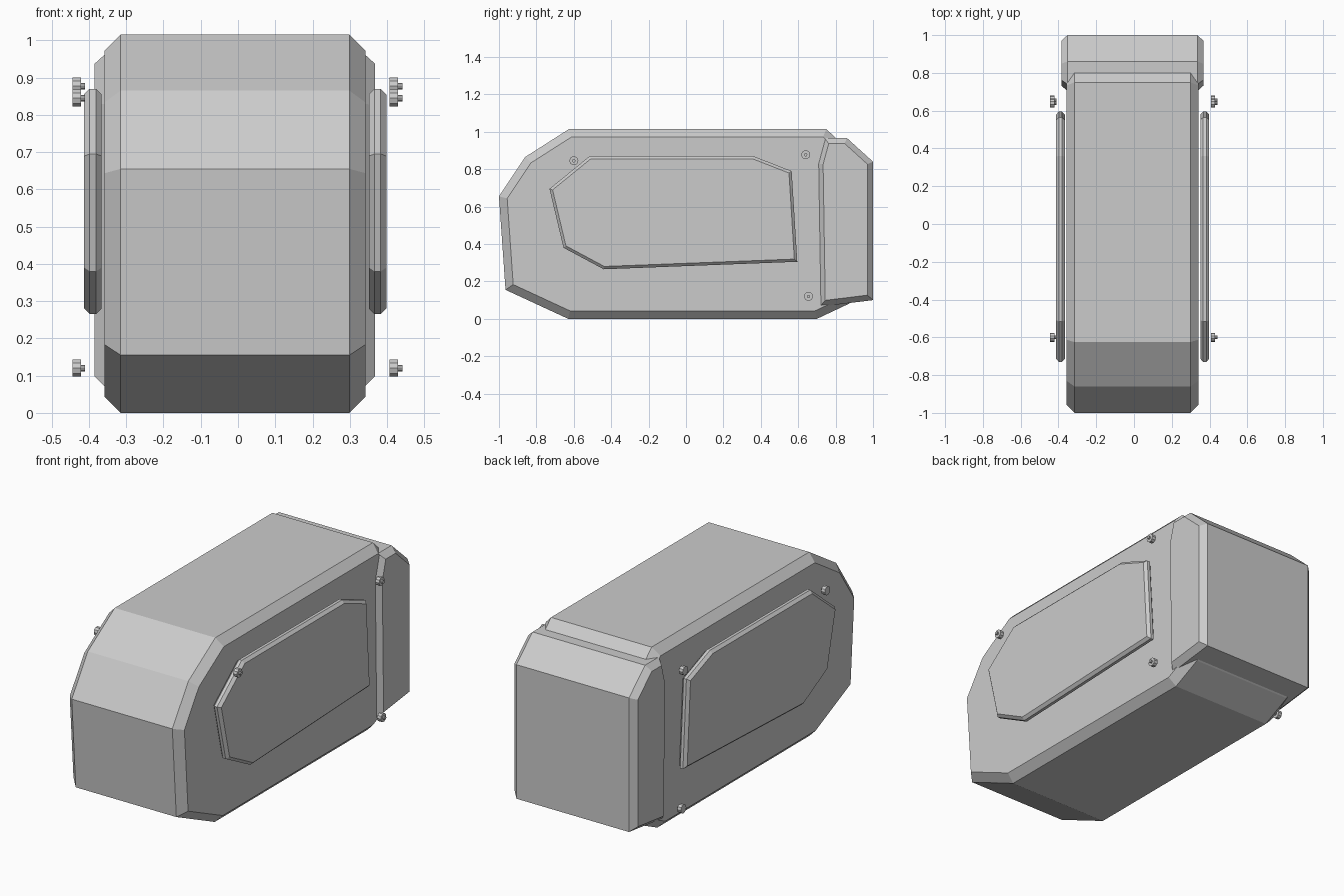
import bpy, bmesh, math
from mathutils import Vector

if "Cube" in bpy.data.objects:
    bpy.data.objects.remove(bpy.data.objects["Cube"])

grey = bpy.data.materials.new("plain_grey")
grey.diffuse_color = (0.6, 0.6, 0.6, 1)
grey.use_nodes = True
grey.node_tree.nodes["Principled BSDF"].inputs["Base Color"].default_value = grey.diffuse_color


def finish(name, bm):
    bmesh.ops.recalc_face_normals(bm, faces=bm.faces)
    mesh = bpy.data.meshes.new(name)
    bm.to_mesh(mesh)
    bm.free()
    mesh.materials.append(grey)
    obj = bpy.data.objects.new(name, mesh)
    bpy.context.collection.objects.link(obj)


def inset(profile, d):
    """Offset a clockwise (y, z) outline inwards with mitred corners."""
    pts = [Vector(p) for p in profile]
    result = []
    for i, p in enumerate(pts):
        a = (p - pts[i - 1]).normalized()
        b = (pts[(i + 1) % len(pts)] - p).normalized()
        na, nb = Vector((a.y, -a.x)), Vector((b.y, -b.x))
        result.append(p + (na + nb) * d / (1 + na.dot(nb)))
    return result


def chamfered_slab(name, profile, x0, x1, depth, width):
    """Extrude an outline along x, with a chamfer around both side faces."""
    bm = bmesh.new()
    inner = inset(profile, width)
    layers = [(x0, inner), (x0 + depth, profile),
              (x1 - depth, profile), (x1, inner)]
    rings = [[bm.verts.new((x, p[0], p[1])) for p in outline]
             for x, outline in layers]
    n = len(profile)
    for lo, hi in zip(rings, rings[1:]):
        for i in range(n):
            j = (i + 1) % n
            bm.faces.new((lo[i], lo[j], hi[j], hi[i]))
    bm.faces.new(rings[0])
    bm.faces.new(rings[-1])
    finish(name, bm)


def rivet(name, x, y, z):
    """Ten-sided head with a thin pin, stacked along x."""
    bm = bmesh.new()
    rings = []
    for dx, r in ((0, .024), (.023, .024), (.023, .009), (.034, .009)):
        rings.append([bm.verts.new((x + dx, y + r * math.cos(k * math.tau / 10),
                                    z + r * math.sin(k * math.tau / 10)))
                      for k in range(10)])
    for lo, hi in zip(rings, rings[1:]):
        for i in range(10):
            j = (i + 1) % 10
            bm.faces.new((lo[i], lo[j], hi[j], hi[i]))
    bm.faces.new(rings[0])
    bm.faces.new(rings[-1])
    finish(name, bm)


# Main housing
chamfered_slab("main_body", [
    (-1, .655), (-.86, .865), (-.625, 1.015), (.75, 1.015), (.85, .92),
    (.90, .10), (.87, .08), (.70, 0), (-.63, 0), (-.965, .155)],
    -.358, .342, .043, .043)

# Wider cap around the rear end
chamfered_slab("rear_cap", [
    (.703, .83), (.74, .967), (.86, .967), (1, .84), (1, .10), (.715, .065)],
    -.385, .368, .033, .03)

# Raised side panels
panel = [(-.73, .695), (-.515, .87), (.36, .87), (.565, .79),
         (.595, .305), (-.44, .265), (-.655, .38)]
for side, x in (("left", -.413), ("right", .351)):
    chamfered_slab(side + "_panel", panel, x, x + .047, .015, .015)

# Rivets beside the panels
for side, x in (("left", -.444), ("right", .407)):
    for i, (y, z) in enumerate(((-.60, .845), (.64, .877), (.655, .12))):
        rivet(f"{side}_rivet_{i + 1}", x, y, z)
